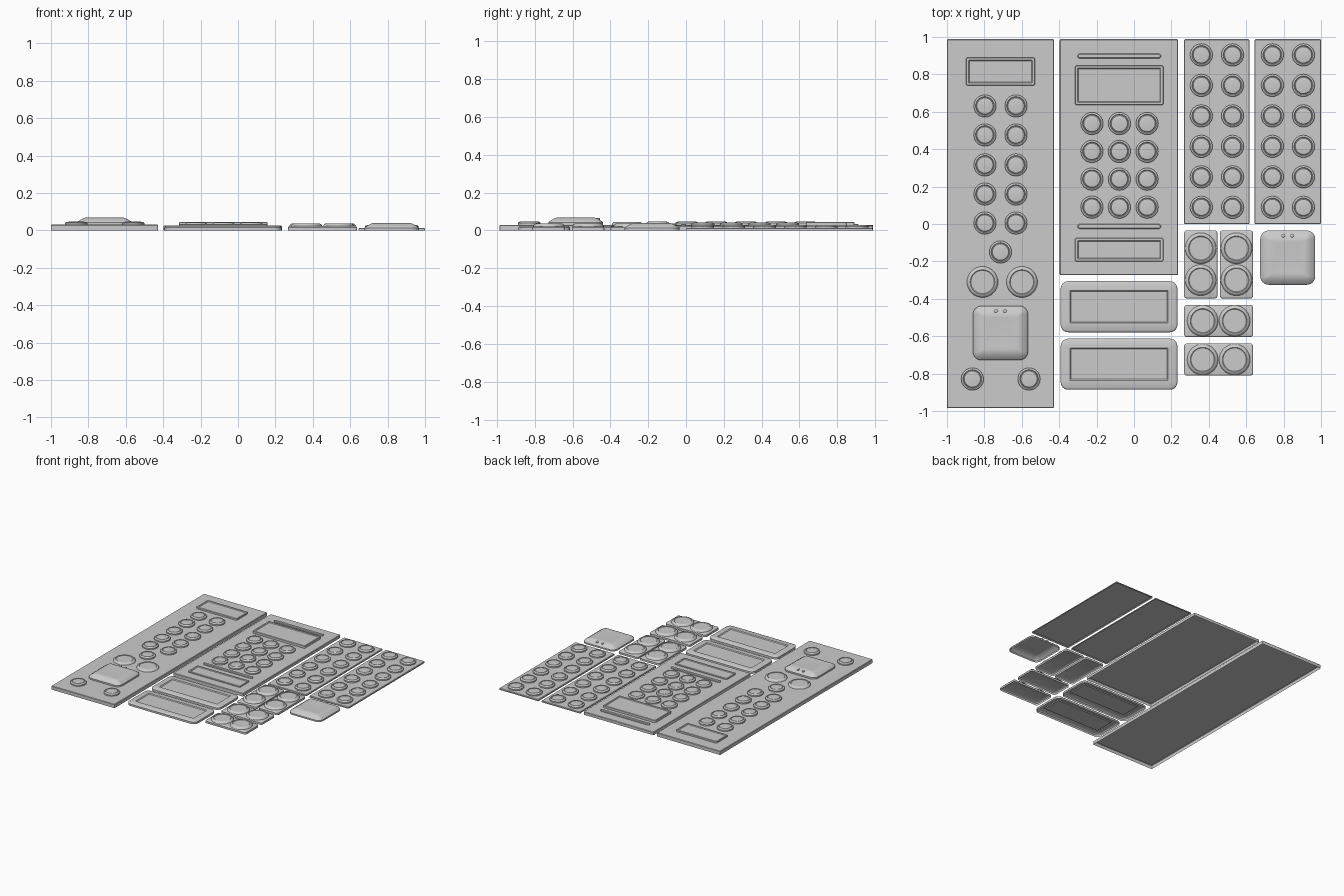
import bpy, bmesh, math

if "Cube" in bpy.data.objects:
    bpy.data.objects.remove(bpy.data.objects["Cube"])


def loft(name, rings, smooth=True):
    """Skin a stack of equal-length point rings, cap the last, leave the bottom open."""
    bm = bmesh.new()
    loops = [[bm.verts.new(p) for p in r] for r in rings]
    n = len(loops[0])
    for a, b in zip(loops, loops[1:]):
        for i in range(n):
            j = (i + 1) % n
            bm.faces.new((a[i], a[j], b[j], b[i]))
    bm.faces.new(loops[-1])
    me = bpy.data.meshes.new(name)
    bm.to_mesh(me)
    bm.free()
    ob = bpy.data.objects.new(name, me)
    bpy.context.collection.objects.link(ob)
    if smooth:
        bpy.context.view_layer.objects.active = ob
        ob.select_set(True)
        bpy.ops.object.shade_smooth_by_angle(angle=math.radians(35))
        ob.select_set(False)
    return ob


def slab(name, x0, x1, y0, y1, radius, profile, z=0.0, seg=4):
    """Rounded rectangle; profile is a list of (inset, height)."""
    rings = []
    for inset, h in profile:
        r = max(radius - inset, 0.002)
        ring = []
        for k, (cx, cy) in enumerate([(x1 - inset - r, y1 - inset - r), (x0 + inset + r, y1 - inset - r),
                                      (x0 + inset + r, y0 + inset + r), (x1 - inset - r, y0 + inset + r)]):
            for s in range(seg + 1):
                a = math.pi / 2 * (k + s / seg)
                ring.append((cx + r * math.cos(a), cy + r * math.sin(a), z + h))
        rings.append(ring)
    return loft(name, rings)


def lathe(name, x, y, z, profile, n=32):
    """Turned part; profile is a list of (radius, height)."""
    return loft(name, [[(x + r * math.cos(2 * math.pi * i / n), y + r * math.sin(2 * math.pi * i / n), z + h)
                        for i in range(n)] for r, h in profile])


def button(x, y, z):
    lathe("button", x, y, z, [(.06, 0), (.06, .01), (.055, .015), (.05, .016), (.047, .012), (.046, .012),
                              (.043, .016), (.038, .017)])


def big_button(x, y, z):
    lathe("large_button", x, y, z, [(.083, 0), (.081, .006), (.073, .013), (.066, .015), (.062, .012), (.058, .012)])


def panel(name, x0, x1, y0, y1, h):
    slab(name, x0, x1, y0, y1, .006, [(0, 0), (0, h - .003), (.003, h)])


def key_box(x0, y0, z):
    # pillow-shaped box with two small pegs along its top edge
    x1, y1 = x0 + .294, y0 + .29
    slab("key_box", x0, x1, y0, y1, .045,
         [(0, 0), (0, .012), (.005, .018), (.03, .033), (.045, .038), (.06, .039), (.08, .037)], z, 6)
    for s in (-.024, .024):
        lathe("peg", (x0 + x1) / 2 + s, y1 - .027, z + .025, [(.01, 0), (.01, .01), (.007, .012)], 12)


def screen(name, x0, x1, y0, y1, z, h):
    slab(name, x0, x1, y0, y1, .01,
         [(0, 0), (0, h - .003), (.003, h), (.014, h), (.018, h - .004)], z)


# tall lift panel on the left
ZA = .03
panel("tall_panel", -1, -.428, -.985, .988, ZA)
screen("tall_panel_display", -.898, -.53, .74, .89, ZA, .015)
for y in (.631, .476, .316, .16, .005):
    for x in (-.797, -.631):
        button(x, y, ZA)
button(-.714, -.15, ZA)
for x in (-.81, -.599):
    big_button(x, -.31, ZA)
key_box(-.861, -.728, ZA)
for x in (-.864, -.561):
    button(x, -.829, ZA)

# keypad panel in the middle
ZB = .025
panel("keypad_panel", -.397, .236, -.273, .988, ZB)
screen("keypad_display", -.315, .157, .636, .848, ZB, .02)
screen("keypad_card_plate", -.315, .157, -.2, -.075, ZB, .01)
for y in (.898, -.013):
    slab("trim_bar", -.302, .144, y - .013, y + .013, .013, [(0, 0), (0, .006), (.004, .01)], ZB)
for y in (.537, .388, .24, .09):
    for x in (-.225, -.078, .07):
        button(x, y, ZB)

# two thin panels on the right
ZC = .012
for x0, x1, cols in ((.268, .617, (.36, .527)), (.645, 1, (.74, .906))):
    panel("thin_panel", x0, x1, 0, .988, ZC)
    for x in cols:
        for i in range(6):
            button(x, .904 - .163 * i, ZC)

# blank display plates under the keypad panel
for y in (-.579, -.886):
    slab("display_plate", -.392, .232, y, y + .273, .04,
         [(0, 0), (0, .016), (.004, .021), (.01, .024), (.05, .024), (.056, .018)], 0, 6)

# small call plates with two large buttons each
ZE = .022
call_profile = [(0, 0), (0, ZE - .006), (.003, ZE - .002), (.008, ZE)]
for x in (.357, .548):
    slab("upright_call_plate", x - .089, x + .089, -.398, -.034, .015, call_profile)
    for y in (-.13, -.3):
        big_button(x, y, ZE)
for y in (-.518, -.725):
    slab("flat_call_plate", .268, .637, y - .086, y + .086, .015, call_profile)
    for x in (.367, .538):
        big_button(x, y, ZE)

# loose key box
key_box(.675, -.325, 0)
